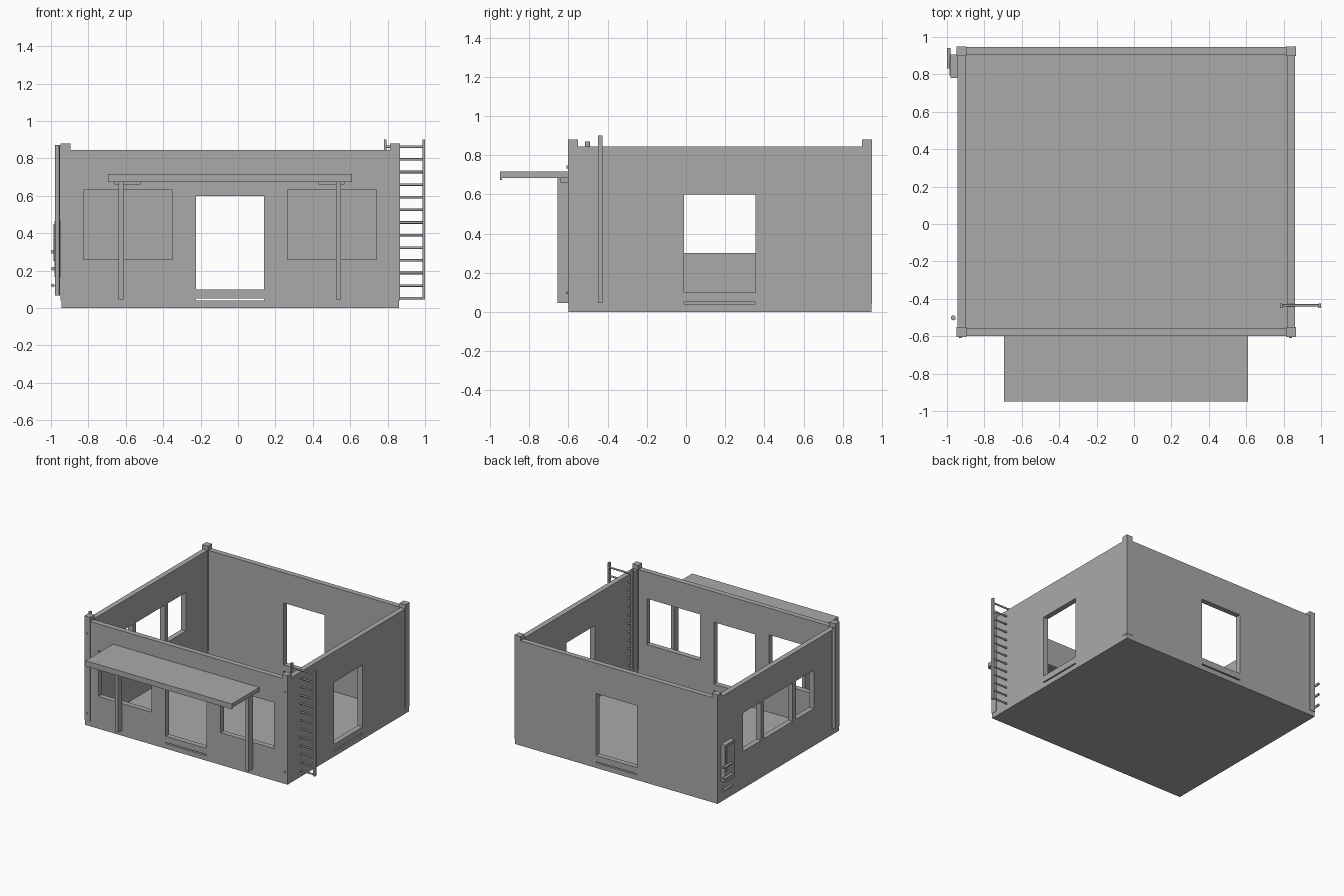
import bpy, bmesh, math
from mathutils import Vector

if "Cube" in bpy.data.objects:
    bpy.data.objects.remove(bpy.data.objects["Cube"])

grey = bpy.data.materials.new("plain grey")
grey.diffuse_color = (0.4, 0.4, 0.4, 1)
grey.use_nodes = True
grey.node_tree.nodes["Principled BSDF"].inputs["Base Color"].default_value = grey.diffuse_color


def finish(name, bm):
    bmesh.ops.recalc_face_normals(bm, faces=bm.faces[:])
    me = bpy.data.meshes.new(name)
    bm.to_mesh(me)
    bm.free()
    me.materials.append(grey)
    ob = bpy.data.objects.new(name, me)
    bpy.context.collection.objects.link(ob)
    return ob


def box(name, x0, x1, y0, y1, z0, z1):
    bm = bmesh.new()
    bmesh.ops.create_cube(bm, size=1)
    for v in bm.verts:
        v.co = Vector((x0 + (v.co.x + .5) * (x1 - x0),
                       y0 + (v.co.y + .5) * (y1 - y0),
                       z0 + (v.co.z + .5) * (z1 - z0)))
    return finish(name, bm)


def rod(name, centre, length, radius, axis="Z", sides=12):
    bm = bmesh.new()
    bmesh.ops.create_cone(bm, cap_ends=True, segments=sides, radius1=radius,
                          radius2=radius, depth=length)
    ob = finish(name, bm)
    ob.location = centre
    if axis == "X":
        ob.rotation_euler.y = math.pi / 2
    if axis == "Y":
        ob.rotation_euler.x = math.pi / 2
    for p in ob.data.polygons:
        p.use_smooth = len(p.vertices) == 4
    return ob


def wall(name, along, u0, u1, outer, inner, holes):
    """Sheet with rectangular holes (u0, u1, z0, z1), extruded to thickness."""
    us = sorted({u0, u1, *[h[0] for h in holes], *[h[1] for h in holes]})
    zs = sorted({0, WALL_TOP, *[h[2] for h in holes], *[h[3] for h in holes]})
    bm = bmesh.new()

    def point(u, z):
        return (u, outer, z) if along == "x" else (outer, u, z)
    grid = {(u, z): bm.verts.new(point(u, z)) for u in us for z in zs}
    for a, b in zip(us, us[1:]):
        for c, d in zip(zs, zs[1:]):
            mu, mz = (a + b) / 2, (c + d) / 2
            if not any(h[0] < mu < h[1] and h[2] < mz < h[3] for h in holes):
                bm.faces.new([grid[a, c], grid[b, c], grid[b, d], grid[a, d]])
    bmesh.ops.delete(bm, geom=[v for v in bm.verts if not v.link_faces], context="VERTS")
    new = bmesh.ops.extrude_face_region(bm, geom=bm.faces[:], use_keep_orig=True)["geom"]
    t = inner - outer
    bmesh.ops.translate(bm, verts=[g for g in new if isinstance(g, bmesh.types.BMVert)],
                        vec=(0, t, 0) if along == "x" else (t, 0, 0))
    return finish(name, bm)


# house shell
WALL_TOP = 0.845
L, R, F, B, T = -0.945, 0.862, -0.60, 0.947, 0.043
door = [(-0.225, 0.14, 0.10, 0.60), (-0.225, 0.14, 0.04, 0.05)]
front_windows = [(-0.825, -0.35, 0.26, 0.63), (0.265, 0.74, 0.26, 0.63)]
side_door = [(-0.01, 0.355, 0.10, 0.60), (-0.01, 0.355, 0.04, 0.05)]
side_windows = [(-0.28, -0.05, 0.30, 0.61), (-0.01, 0.355, 0.30, 0.61),
                (0.395, 0.625, 0.30, 0.61)]
wall("front_wall", "x", L, R, F, F + T, door + front_windows)
wall("back_wall", "x", L, R, B, B - T, door)
wall("right_wall", "y", F + T, B - T, R, R - T, side_door)
wall("left_wall", "y", F + T, B - T, L, L + T, side_windows)
box("floor", L, R, F, B, 0, 0.006)

# corner posts, slightly proud of the walls
for sx, x in (("left", -0.948), ("right", 0.813)):
    for sy, y in (("front", -0.603), ("back", 0.898)):
        box(f"{sy}_{sx}_corner_post", x, x + 0.052, y, y + 0.052, 0.04, 0.88)

# awning with front lip, brackets and posts
box("awning", -0.695, 0.61, -0.95, -0.60, 0.685, 0.717)
box("awning_lip", -0.695, 0.61, -0.95, -0.94, 0.674, 0.686)
for side, x in (("left", -0.66), ("right", 0.43)):
    box(f"{side}_awning_bracket", x, x + 0.14, -0.64, -0.598, 0.66, 0.686)
for side, x in (("left", -0.64), ("right", 0.525)):
    box(f"{side}_awning_post", x, x + 0.027, -0.655, -0.60, 0.045, 0.686)

# ladder straddling the right wall
for side, x in (("inner", 0.78), ("outer", 0.986)):
    box(f"{side}_ladder_rail", x, x + 0.014, -0.45, -0.426, 0.045, 0.90)
for i in range(13):
    rod(f"ladder_rung_{i + 1}", (0.89, -0.435, 0.052 + i * 0.0675), 0.205, 0.007, "X", 8)

# drain pipe on the left wall
rod("drain_pipe", (-0.966, -0.502, 0.468), 0.805, 0.013)

# meter box with raised door and three short pipes
box("meter_box", -0.982, L, 0.78, 0.905, 0.165, 0.465)
box("meter_box_door", -0.987, -0.981, 0.795, 0.89, 0.25, 0.45)
for i in range(3):
    rod(f"short_pipe_{i + 1}", (-0.99, 0.887, 0.12 + 0.09 * i), 0.11, 0.01, "Y", 8)

# small bolts on the front wall
for x in (-0.927, 0.838):
    for z in (0.10, 0.74):
        rod("wall_bolt", (x, -0.603, z), 0.014, 0.008, "Y", 8)
